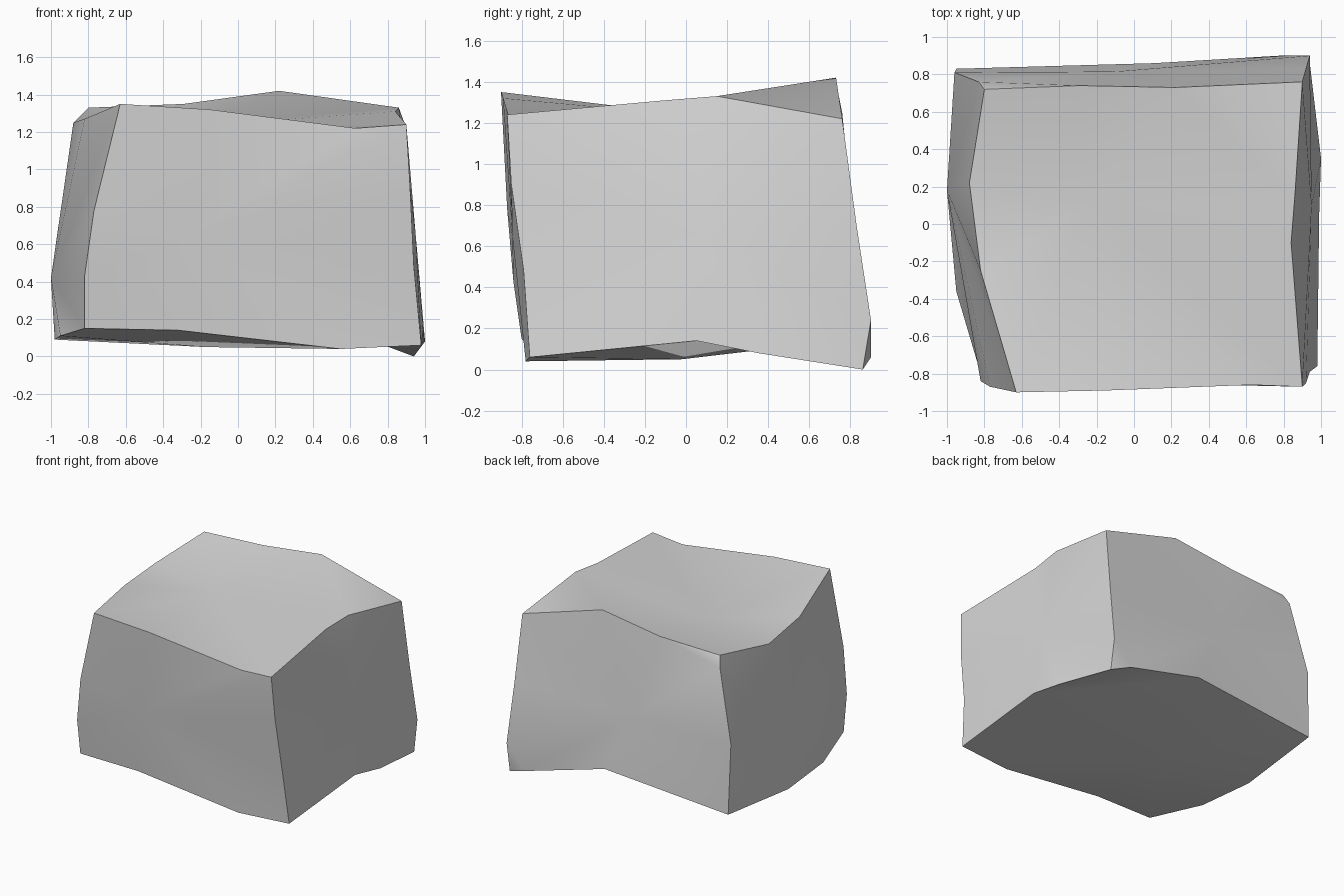
import bpy
import bmesh
from mathutils import Vector

default_cube = bpy.data.objects.get("Cube")
if default_cube:
    bpy.data.objects.remove(default_cube, do_unlink=True)

# Pale stone material
stone = bpy.data.materials.new("pale grey stone")
stone.use_nodes = True
stone_colour = (0.68, 0.68, 0.68, 1)
stone.diffuse_color = stone_colour
stone.node_tree.nodes["Principled BSDF"].inputs["Base Color"].default_value = stone_colour

# Block corners: front/back, low x / high x, bottom/top
corners = {
    "front_low_bottom": (-.82, -.8, .15),
    "front_high_bottom": (.98, -.76, .06),
    "back_high_bottom": (.94, .86, 0),
    "back_low_bottom": (-.95, .83, .15),
    "front_low_top": (-.63, -.9, 1.35),
    "front_high_top": (.9, -.87, 1.24),
    "back_high_top": (.9, .76, 1.22),
    "back_low_top": (-.8, .72, 1.33),
}

# Worn edges: points between each pair of corners
edges = {
    ("front_low_bottom", "front_high_bottom"): [(-.32, -.79, .14), (.55, -.78, .04)],
    ("front_high_bottom", "back_high_bottom"): [(.99, .05, .14), (1, .35, .08)],
    ("back_high_bottom", "back_low_bottom"): [(.78, .9, .06), (.11, .86, .24)],
    ("back_low_bottom", "front_low_bottom"): [(-.98, .12, .09), (-.95, -.36, .11)],
    ("front_low_top", "front_high_top"): [(-.15, -.89, 1.32), (.63, -.86, 1.22)],
    ("front_high_top", "back_high_top"): [(.84, -.1, 1.31), (.86, .15, 1.33)],
    ("back_high_top", "back_low_top"): [(.22, .73, 1.42), (-.29, .74, 1.35)],
    ("back_low_top", "front_low_top"): [(-.88, .22, 1.25), (-.82, -.25, 1.27)],
    ("front_low_bottom", "front_low_top"): [(-.82, -.84, .43), (-.77, -.87, .78)],
    ("front_high_bottom", "front_high_top"): [(.94, -.79, .48), (.92, -.85, .9)],
    ("back_high_bottom", "back_high_top"): [(.94, .9, .24), (.92, .83, .7)],
    ("back_low_bottom", "back_low_top"): [(-.96, .81, .7), (-.83, .76, 1.25)],
}

# Each side: its corner loop and the raised or sunken middle
sides = {
    "front": ("front_low_bottom front_high_bottom front_high_top front_low_top", (-.25, -.845, .65)),
    "back": ("back_high_bottom back_low_bottom back_low_top back_high_top", (-.1, .815, .7)),
    "high_x": ("front_high_bottom back_high_bottom back_high_top front_high_top", (.95, .1, .65)),
    "low_x": ("back_low_bottom front_low_bottom front_low_top back_low_top", (-1, .18, .42)),
    "top": ("front_low_top front_high_top back_high_top back_low_top", (-.25, .1, 1.23)),
    "bottom": ("back_low_bottom back_high_bottom front_high_bottom front_low_bottom", (-.17, -.02, .05)),
}

# Chipped corners: corner, and how many rim points the chip spans each way
chips = {
    "top": [("back_high_top", 1)],
    "bottom": [("back_high_bottom", 2)],
    "back": [("back_high_bottom", 1), ("back_low_top", 1)],
}

bm = bmesh.new()
corner_verts = {name: bm.verts.new(co) for name, co in corners.items()}
edge_verts = {pair: [bm.verts.new(co) for co in points] for pair, points in edges.items()}


def run(start, end):
    """Vertices from one corner up to, but not including, the next."""
    if (start, end) in edge_verts:
        between = edge_verts[start, end]
    else:
        between = edge_verts[end, start][::-1]
    return [corner_verts[start]] + between


def cut_chip(rim, corner, span):
    """Face the chip at a corner and return the rim without it."""
    centre = rim.index(corner_verts[corner])
    chip = [rim[(centre + step) % len(rim)] for step in range(-span, span + 1)]
    bm.faces.new(chip)
    return [vert for vert in rim if vert not in chip[1:-1]]


# Fan every side out from its middle, past the chips
for side, (loop_names, middle) in sides.items():
    names = loop_names.split()
    rim = []
    for start, end in zip(names, names[1:] + names[:1]):
        rim += run(start, end)
    for corner, span in chips.get(side, []):
        rim = cut_chip(rim, corner, span)
    hub = bm.verts.new(Vector(middle))
    for a, b in zip(rim, rim[1:] + rim[:1]):
        bm.faces.new((hub, a, b))

bmesh.ops.triangulate(bm, faces=bm.faces)
bmesh.ops.recalc_face_normals(bm, faces=bm.faces)
mesh = bpy.data.meshes.new("stone_block")
bm.to_mesh(mesh)
bm.free()
mesh.materials.append(stone)

block = bpy.data.objects.new("stone_block", mesh)
bpy.context.collection.objects.link(block)

# Smooth the sides, keep the block's edges crisp
bpy.ops.object.select_all(action="DESELECT")
block.select_set(True)
bpy.context.view_layer.objects.active = block
bpy.ops.object.shade_smooth_by_angle(angle=0.8)
